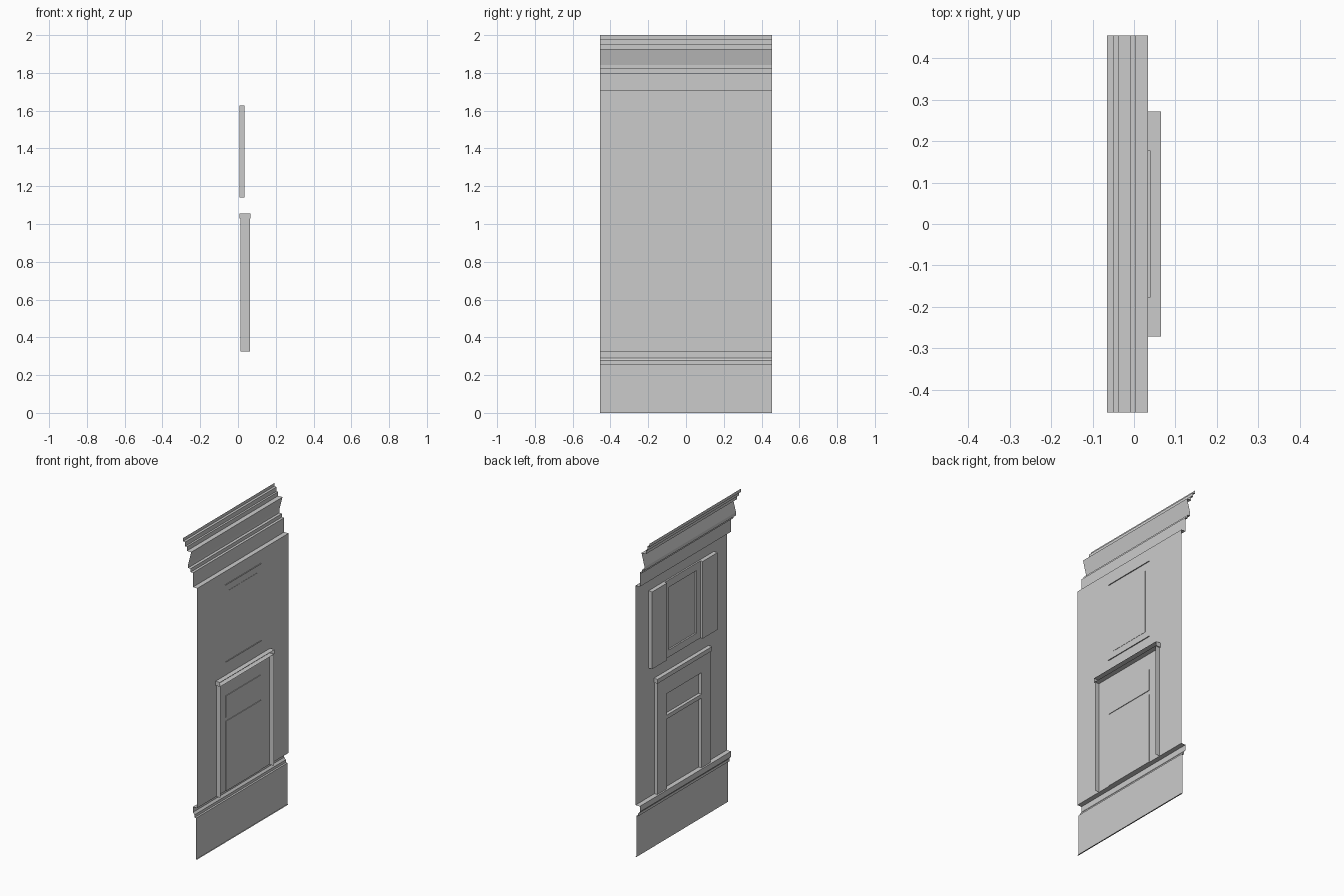
import bpy, bmesh

if "Cube" in bpy.data.objects:
    bpy.data.objects.remove(bpy.data.objects["Cube"])

WALL_X = 0.034


def finish(name, bm):
    # weld, orient the skin towards the street side (-x), and link
    bmesh.ops.remove_doubles(bm, verts=bm.verts, dist=1e-5)
    bmesh.ops.recalc_face_normals(bm, faces=bm.faces)
    if sum(f.normal.x * f.calc_area() for f in bm.faces) > 0:
        bmesh.ops.reverse_faces(bm, faces=bm.faces)
    mesh = bpy.data.meshes.new(name)
    bm.to_mesh(mesh)
    bm.free()
    obj = bpy.data.objects.new(name, mesh)
    bpy.context.collection.objects.link(obj)
    return obj


def quad(bm, *pts):
    bm.faces.new([bm.verts.new(p) for p in pts])


def strip(name, profile, half):
    # open (x, z) profile swept along y
    bm = bmesh.new()
    for (xa, za), (xb, zb) in zip(profile, profile[1:]):
        quad(bm, (xa, -half, za), (xa, half, za), (xb, half, zb), (xb, -half, zb))
    return finish(name, bm)


def rim(bm, xa, xb, y0, y1, z0, z1, sides):
    # walls perpendicular to the facade: l/r at the y ends, b/t bottom and top
    ends = {"l": ((y0, z0), (y0, z1)), "r": ((y1, z0), (y1, z1)),
            "b": ((y0, z0), (y1, z0)), "t": ((y0, z1), (y1, z1))}
    for s in sides:
        (ya, za), (yb, zb) = ends[s]
        quad(bm, (xa, ya, za), (xb, ya, za), (xb, yb, zb), (xa, yb, zb))


def panel(name, ys, zs, front, back, sides, pockets=(), depth=0.0):
    # open-backed raised panel; pocket cells are recessed to x = depth
    bm = bmesh.new()
    for i, (y0, y1) in enumerate(zip(ys, ys[1:])):
        for j, (z0, z1) in enumerate(zip(zs, zs[1:])):
            x = depth if (i, j) in pockets else front
            quad(bm, (x, y0, z0), (x, y1, z0), (x, y1, z1), (x, y0, z1))
            if (i, j) in pockets:
                rim(bm, front, depth, y0, y1, z0, z1, "lrbt")
    rim(bm, front, back, ys[0], ys[-1], zs[0], zs[-1], sides)
    return finish(name, bm)


# wall sheet: plinth, ledge, flat wall, frieze, sloped roof band, stepped cornice
strip("wall", [
    (WALL_X, 0), (0.027, 0), (0.027, 0.26), (0.015, 0.26), (0.015, 0.277),
    (0.004, 0.29), (0.004, 0.325), (WALL_X, 0.325),
    (WALL_X, 1.71), (0.004, 1.71), (0.004, 1.80), (-0.012, 1.80),
    (-0.012, 1.822), (-0.03, 1.822), (-0.03, 1.842), (-0.008, 1.927),
    (-0.038, 1.927), (-0.038, 1.953), (-0.05, 1.953), (-0.05, 1.98),
    (-0.0655, 1.98), (-0.0655, 2.0)], 0.455)

# door surround with a door pocket and a transom pocket
panel("door_surround", [-0.265, -0.175, 0.175, 0.265],
      [0.325, 0.765, 0.79, 0.925, 1.03], 0.014, 0.0645, "lr",
      {(1, 0), (1, 2)}, 0.038)

# cap over the door
panel("door_cap", [-0.272, 0.272], [1.028, 1.055], 0.008, 0.0655, "lrbt")

# window frame with a glass pocket
panel("window_frame", [-0.178, -0.14, 0.14, 0.178],
      [1.14, 1.185, 1.58, 1.627], 0.024, 0.04, "bt", {(1, 1)}, 0.0355)

# shutters on both sides of the window
for side, y0 in (("left", -0.325), ("right", 0.178)):
    panel("shutter_" + side, [y0, y0 + 0.147], [1.14, 1.627],
          0.008, WALL_X, "lrbt")
